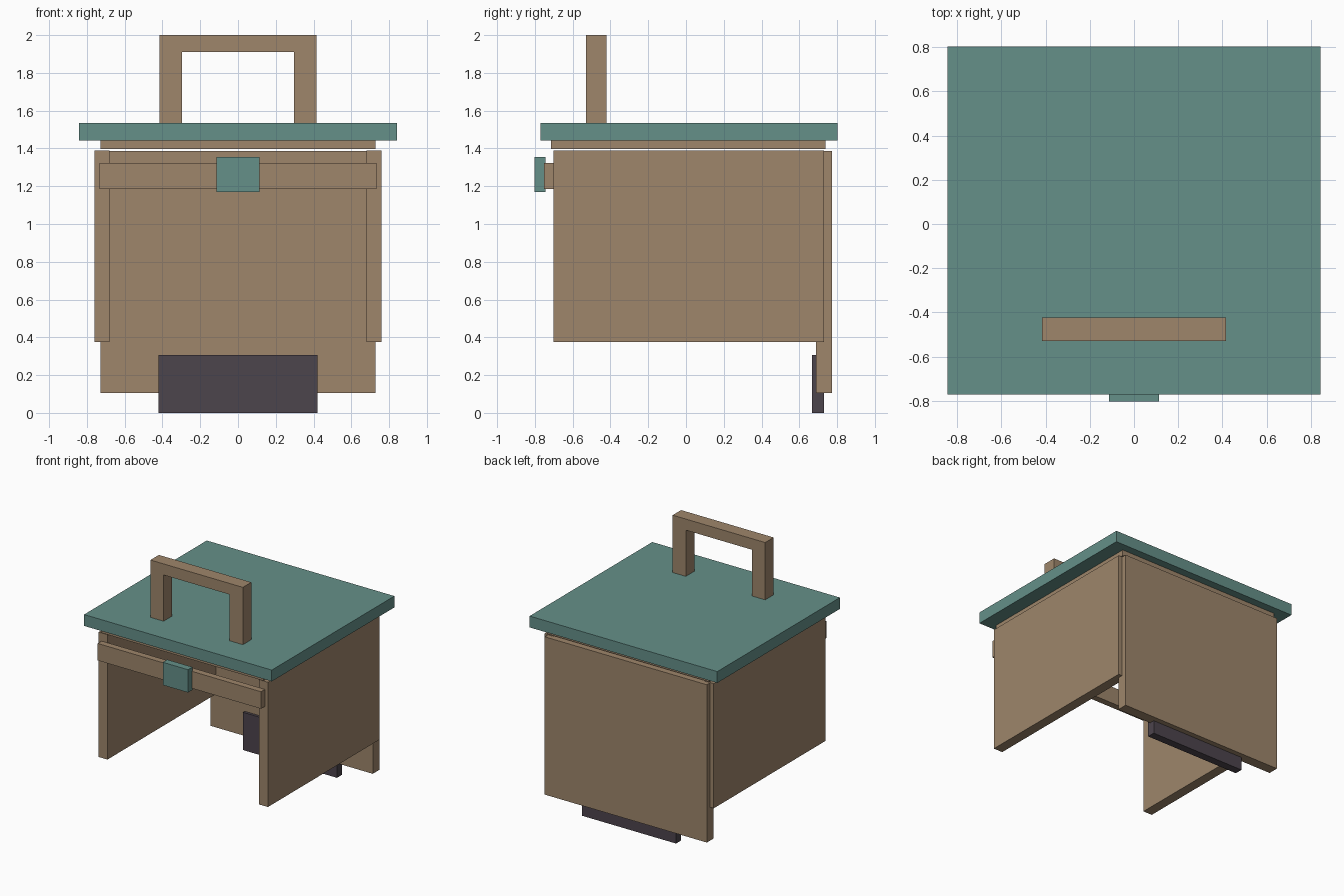
import bpy, bmesh
from mathutils import Vector

if "Cube" in bpy.data.objects:
    bpy.data.objects.remove(bpy.data.objects["Cube"])


def material(name, rgb):
    m = bpy.data.materials.new(name)
    m.diffuse_color = (*rgb, 1.0)
    m.use_nodes = True
    m.node_tree.nodes["Principled BSDF"].inputs["Base Color"].default_value = m.diffuse_color
    return m


WOOD = material("brown wood", (0.342, 0.238, 0.147))
TEAL = material("teal", (0.130, 0.279, 0.250))
DARK = material("dark plum", (0.073, 0.058, 0.073))


def finish(name, bm, mat):
    bmesh.ops.recalc_face_normals(bm, faces=bm.faces)
    me = bpy.data.meshes.new(name)
    bm.to_mesh(me)
    bm.free()
    me.materials.append(mat)
    ob = bpy.data.objects.new(name, me)
    bpy.context.collection.objects.link(ob)
    return ob


def box(name, x, y, z, mat):
    bm = bmesh.new()
    bmesh.ops.create_cube(bm, size=1)
    for v in bm.verts:
        v.co = Vector([a + (b - a) * (c + 0.5) for (a, b), c in zip((x, y, z), v.co)])
    return finish(name, bm, mat)


# Lid and the lip beneath it
box("lid", (-0.842, 0.842), (-0.77, 0.802), (1.443, 1.535), TEAL)
box("lid_lip", (-0.728, 0.728), (-0.714, 0.738), (1.396, 1.443), WOOD)

# Side panels
for side, s in (("left", -1), ("right", 1)):
    box(side + "_panel", tuple(sorted((s * 0.68, s * 0.76))), (-0.702, 0.73), (0.376, 1.388), WOOD)

# Back panel and dark foot plate
box("back_panel", (-0.728, 0.728), (0.688, 0.772), (0.106, 1.386), WOOD)
box("foot_plate", (-0.422, 0.422), (0.666, 0.73), (0.0, 0.306), DARK)

# Front rail and latch
box("front_rail", (-0.733, 0.733), (-0.752, -0.70), (1.185, 1.323), WOOD)
box("latch", (-0.113, 0.113), (-0.802, -0.745), (1.17, 1.355), TEAL)

# Handle: U profile extruded in depth
half = [(0.415, 1.53), (0.415, 2.0)]
inner = [(0.297, 1.91), (0.297, 1.53)]
profile = ([(-x, z) for x, z in half] + half[::-1]
           + inner[::-1] + [(-x, z) for x, z in inner])
bm = bmesh.new()
face = bm.faces.new([bm.verts.new((x, -0.53, z)) for x, z in profile])
ext = bmesh.ops.extrude_face_region(bm, geom=[face])
bmesh.ops.translate(bm, vec=(0, 0.108, 0),
                    verts=[g for g in ext["geom"] if isinstance(g, bmesh.types.BMVert)])
finish("handle", bm, WOOD)
